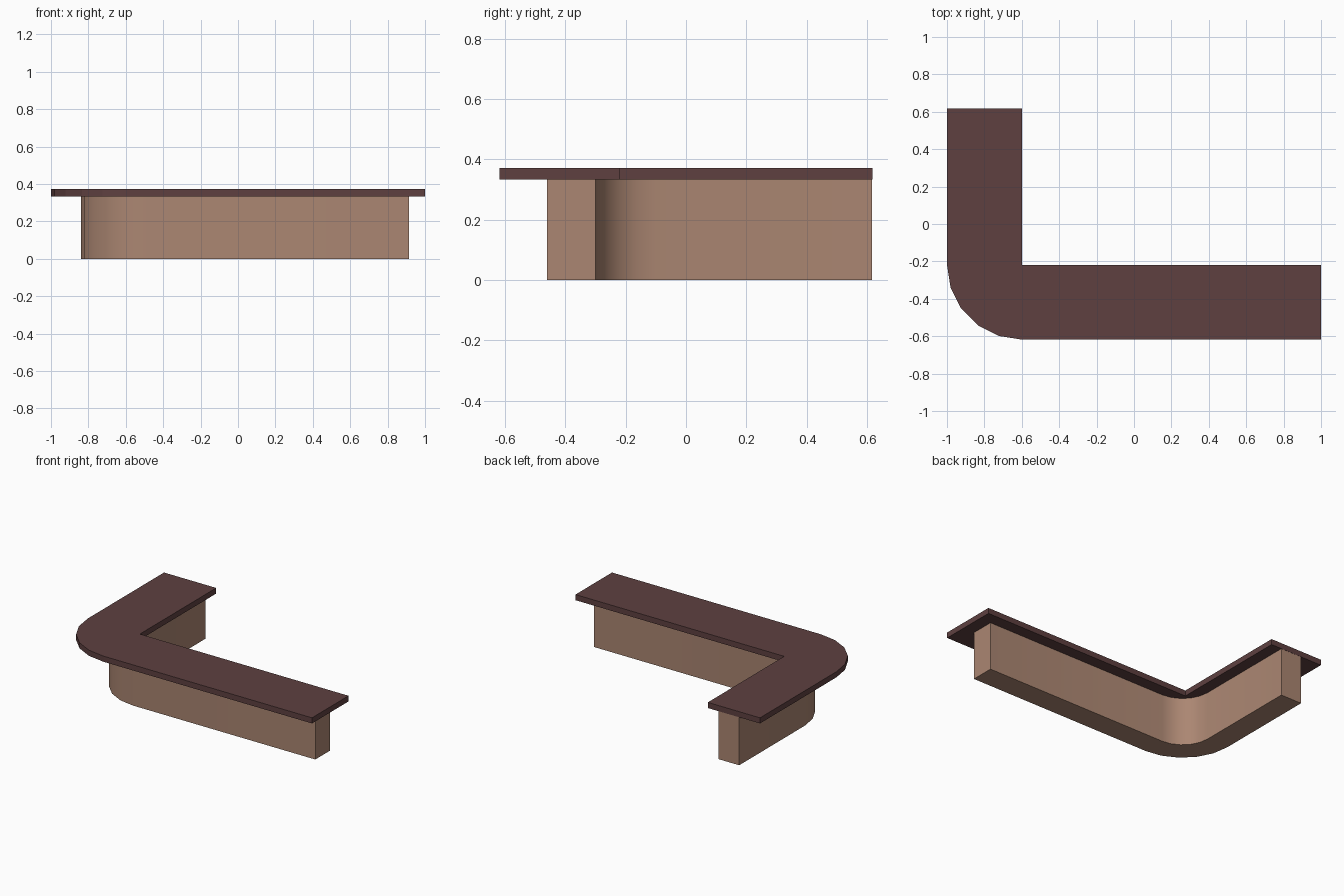
import bpy, bmesh, math

if "Cube" in bpy.data.objects:
    bpy.data.objects.remove(bpy.data.objects["Cube"])


def material(name, rgb):
    m = bpy.data.materials.new(name)
    m.diffuse_color = (*rgb, 1)
    m.use_nodes = True
    m.node_tree.nodes["Principled BSDF"].inputs["Base Color"].default_value = m.diffuse_color
    return m


def corner(cx, cy, r, segs):
    """Quarter arc from the -x side round to the -y side."""
    if r == 0:
        return [(cx, cy)]
    return [(cx - r * math.cos(a), cy - r * math.sin(a))
            for a in (math.pi / 2 * i / segs for i in range(segs + 1))]


def l_slab(name, x0, y0, x1, y1, width, r_in, segs, z0, z1, mat):
    """L-shaped slab with concentric outer and inner corner arcs."""
    r_out = r_in + width
    cx, cy = x0 + r_out, y0 + r_out
    outline = [(x0, y1)] + corner(cx, cy, r_out, segs) + [(x1, y0), (x1, y0 + width)]
    outline += corner(cx, cy, r_in, segs)[::-1] + [(x0 + width, y1)]
    bm = bmesh.new()
    face = bm.faces.new([bm.verts.new((x, y, z0)) for x, y in outline])
    top = bmesh.ops.extrude_face_region(bm, geom=[face])["geom"]
    bmesh.ops.translate(bm, vec=(0, 0, z1 - z0),
                        verts=[v for v in top if isinstance(v, bmesh.types.BMVert)])
    bmesh.ops.recalc_face_normals(bm, faces=bm.faces)
    mesh = bpy.data.meshes.new(name)
    bm.to_mesh(mesh)
    bm.free()
    mesh.materials.append(mat)
    ob = bpy.data.objects.new(name, mesh)
    bpy.context.collection.objects.link(ob)
    return ob


dark_wood = material("dark wood", (0.112, 0.051, 0.051))
tan_panel = material("tan panel", (0.407, 0.239, 0.168))

# Faceted counter top: sharp inner corner, five-sided outer corner
l_slab("counter_top", -1, -0.618, 1, 0.618, 0.4, 0, 5, 0.333, 0.372, dark_wood)

# Smoothly curved base wall, flush at the back end, inset elsewhere
base = l_slab("counter_base", -0.84, -0.46, 0.915, 0.617, 0.16, 0.2, 5, 0, 0.333, tan_panel)
bpy.context.view_layer.objects.active = base
base.select_set(True)
bpy.ops.object.shade_smooth_by_angle(angle=math.radians(30))
